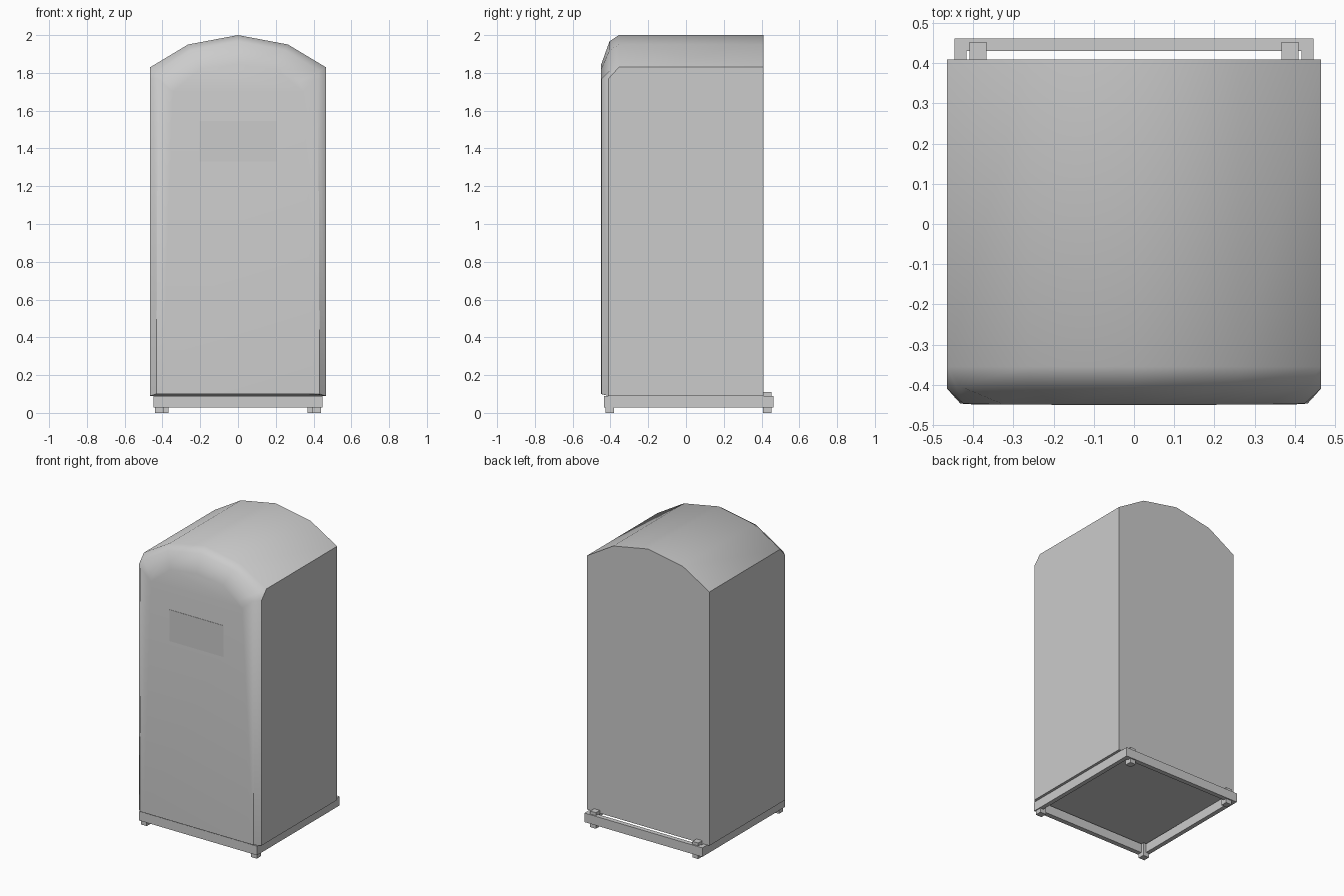
import bpy, bmesh, math

if "Cube" in bpy.data.objects:
    bpy.data.objects.remove(bpy.data.objects["Cube"])


def finish(bm, name, angle=None):
    bmesh.ops.recalc_face_normals(bm, faces=bm.faces)
    me = bpy.data.meshes.new(name)
    bm.to_mesh(me)
    bm.free()
    ob = bpy.data.objects.new(name, me)
    bpy.context.collection.objects.link(ob)
    if angle:
        bpy.ops.object.select_all(action='DESELECT')
        ob.select_set(True)
        bpy.context.view_layer.objects.active = ob
        bpy.ops.object.shade_smooth_by_angle(angle=math.radians(angle))
    return ob


def box(name, x, y, z):
    bm = bmesh.new()
    bmesh.ops.create_cube(bm, size=1)
    for v in bm.verts:
        for i, (a, b) in enumerate((x, y, z)):
            v.co[i] = (a + b) / 2 + v.co[i] * (b - a)
    return finish(bm, name)


# Cabin shell: half rings from bottom corner to roof ridge, mirrored and lofted
rings = [
    [(.465, .41, .09), (.465, .41, 1.77), (.465, .41, 1.83),
     (.265, .41, 1.95), (0, .41, 2)],
    [(.465, -.41, .09), (.465, -.41, 1.77), (.465, -.355, 1.83),
     (.265, -.355, 1.95), (0, -.355, 2)],
    [(.432, -.447, .10), (.425, -.447, 1.77), (.43, -.405, 1.81),
     (.25, -.405, 1.92), (0, -.405, 1.967)],
    [(.40, -.449, .10), (.345, -.449, 1.70), (.325, -.449, 1.75),
     (.2, -.449, 1.82), (0, -.449, 1.845)],
]
bm = bmesh.new()
loops = []
for half in rings:
    full = half + [(-x, y, z) for x, y, z in reversed(half[:-1])]
    loops.append([bm.verts.new(p) for p in full])
for a, b in zip(loops, loops[1:]):
    for i in range(len(a) - 1):
        bm.faces.new((a[i], a[i + 1], b[i + 1], b[i]))
bm.faces.new(loops[0])
bm.faces.new(loops[-1])
# floor
bm.faces.new([r[0] for r in loops] + [r[-1] for r in reversed(loops)])
finish(bm, "cabin_shell", 42)

# Door sign panel
box("sign_panel", (-.205, .205), (-.451, -.445), (1.33, 1.545))

# Skid frame, open in the middle
box("front_rail", (-.447, .447), (-.433, -.40), (.028, .09))
box("rear_rail", (-.447, .447), (.43, .462), (.028, .09))
for s, side in ((-1, "left"), (1, "right")):
    def span(a, b):
        return tuple(sorted((s * a, s * b)))
    box(side + "_rail", span(.417, .447), (-.40, .43), (.028, .09))
    # Feet and rear posts that pass up through the skid
    box(side + "_front_foot", span(.395, .44), (-.425, -.38), (0, .09))
    box(side + "_rear_post", span(.367, .41), (.408, .453), (0, .11))
